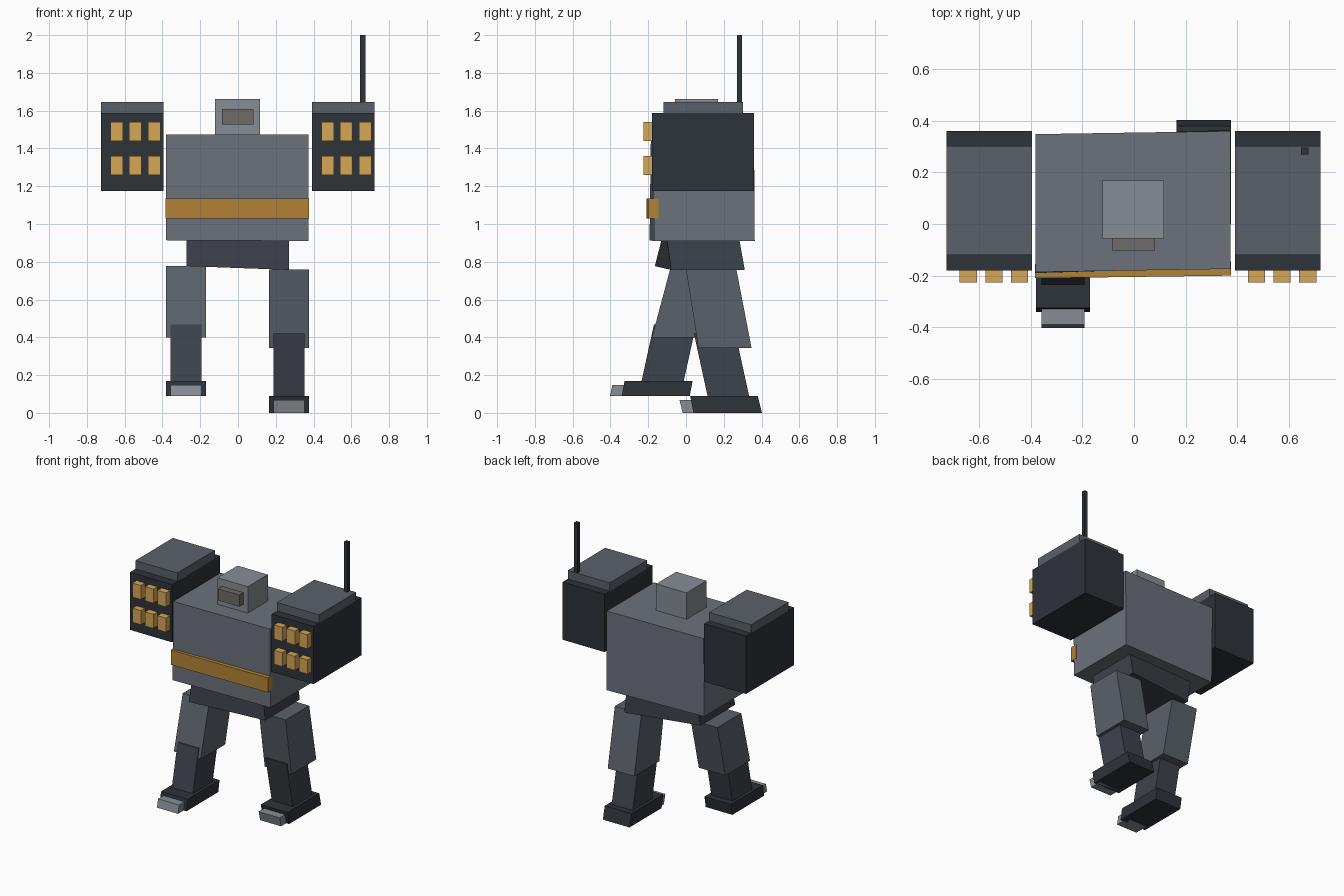
import bpy, bmesh

if "Cube" in bpy.data.objects:
    bpy.data.objects.remove(bpy.data.objects["Cube"])

COLORS = {
    "plate": (0.15, 0.17, 0.20), "thigh": (0.102, 0.12, 0.14),
    "joint": (0.048, 0.054, 0.07), "dark": (0.027, 0.033, 0.042),
    "light": (0.24, 0.27, 0.30), "visor": (0.155, 0.15, 0.145),
    "stripe": (0.45, 0.227, 0.036), "warhead": (0.66, 0.39, 0.095),
}
MATS = {}
for key, rgb in COLORS.items():
    MATS[key] = bpy.data.materials.new(key)
    MATS[key].diffuse_color = (*rgb, 1)


def block(name, mat, x, z, y_low, y_top=None, turn=(0, 0), tilt=0):
    """Six-sided block; y ranges may differ at bottom and top (lean).
    turn shifts the right side back and the left side forward (bottom, top);
    tilt lowers the right side of the bottom and raises the left."""
    y_top = y_top or y_low
    bm = bmesh.new()
    bmesh.ops.create_cube(bm, size=2)
    for v in bm.verts:
        right, back, up = (c > 0 for c in v.co)
        side = 1 if right else -1
        v.co.x = x[right]
        v.co.y = (y_top if up else y_low)[back] + side * turn[up]
        v.co.z = z[up] - (0 if up else side * tilt)
    mesh = bpy.data.meshes.new(name)
    bm.to_mesh(mesh)
    bm.free()
    mesh.materials.append(MATS[mat])
    obj = bpy.data.objects.new(name, mesh)
    bpy.context.collection.objects.link(obj)
    return obj


# Body, twisted slightly with the stride
block("torso", "plate", (-0.382, 0.374), (0.912, 1.473),
      (-0.181, 0.352), (-0.18, 0.354), turn=(0.012, 0.006), tilt=0.002)
block("chest_stripe", "stripe", (-0.383, 0.375), (1.03, 1.135),
      (-0.205, -0.15), turn=(0.005, 0.005))
block("pelvis", "joint", (-0.273, 0.27), (0.767, 0.914),
      (-0.122, 0.268), (-0.115, 0.268), turn=(0.043, 0.015), tilt=0.01)

# Head
block("head", "light", (-0.122, 0.117), (1.473, 1.662), (-0.057, 0.169))
block("visor", "visor", (-0.086, 0.082), (1.527, 1.61), (-0.102, -0.05))

# Shoulder launchers with six warheads each
for side, x0 in (("left", -0.726), ("right", 0.391)):
    x = (x0, x0 + 0.331)
    block(f"{side}_launcher", "dark", x, (1.175, 1.587), (-0.18, 0.36))
    block(f"{side}_launcher_lid", "thigh", x, (1.587, 1.647), (-0.12, 0.302))
    for row in range(2):
        for col in range(3):
            wx = x0 + 0.051 + col * 0.099
            wz = 1.26 + row * 0.18
            block(f"{side}_warhead_{row}_{col}", "warhead", (wx, wx + 0.066),
                  (wz, wz + 0.101), (-0.226, -0.17))
block("antenna", "dark", (0.647, 0.675), (1.6, 2.0), (0.27, 0.297))

# Legs in mid stride: one forward and raised, one back and planted
LEGS = {
    "left": dict(
        x=-0.275,
        thigh=((0.40, 0.777), (-0.18, 0.098), (-0.08, 0.19)),
        shin=((0.165, 0.467), (-0.236, -0.013), (-0.17, 0.054)),
        foot=((0.09, 0.17), (-0.34, 0.02), (-0.325, 0.035)),
        toe=((0.09, 0.148), (-0.402, -0.30), (-0.39, -0.30))),
    "right": dict(
        x=0.27,
        thigh=((0.344, 0.758), (0.066, 0.347), (0.0, 0.267)),
        shin=((0.085, 0.42), (0.115, 0.335), (0.042, 0.262)),
        foot=((0.0, 0.09), (0.04, 0.402), (0.022, 0.38)),
        toe=((0.0, 0.067), (-0.018, 0.07), (-0.034, 0.06))),
}
PARTS = (("thigh", "thigh", 0.105), ("shin", "joint", 0.083),
         ("foot", "dark", 0.105), ("toe", "light", 0.083))
for side, leg in LEGS.items():
    for part, mat, half in PARTS:
        z, low, top = leg[part]
        block(f"{side}_{part}", mat, (leg["x"] - half, leg["x"] + half), z, low, top)

for m in bpy.data.materials:
    if m.users and not m.is_grease_pencil:
        m.use_nodes = True
        m.node_tree.nodes["Principled BSDF"].inputs["Base Color"].default_value = m.diffuse_color
